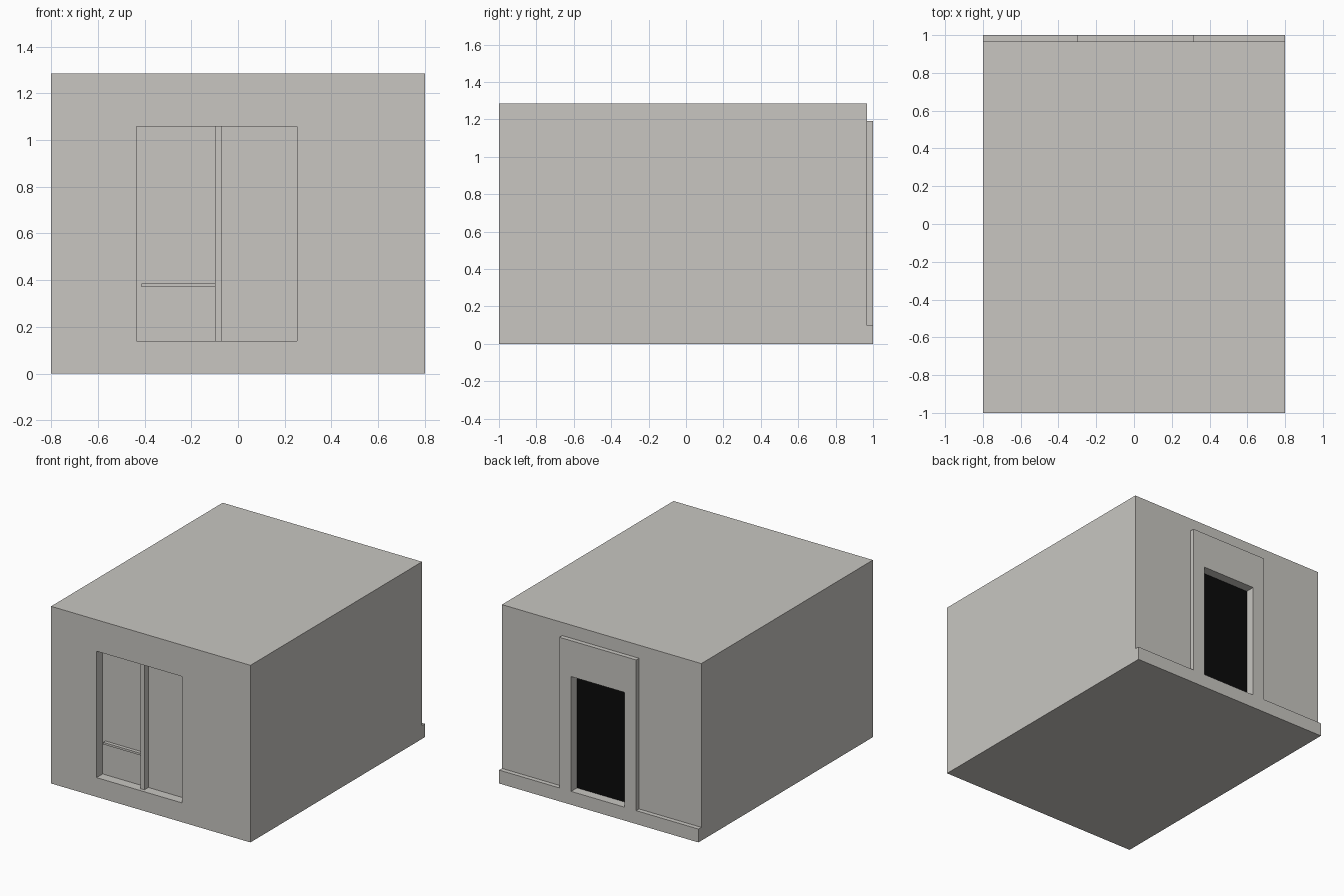
import bpy, bmesh, math

if "Cube" in bpy.data.objects:
    bpy.data.objects.remove(bpy.data.objects["Cube"])


def material(name, rgb):
    m = bpy.data.materials.new(name)
    m.diffuse_color = (*rgb, 1)
    m.use_nodes = True
    m.node_tree.nodes["Principled BSDF"].inputs["Base Color"].default_value = m.diffuse_color
    return m


PLASTER = material("warm grey plaster", (0.58, 0.565, 0.535))
DARK = material("black door", (0.003, 0.003, 0.003))


def add(name, bm, mat):
    me = bpy.data.meshes.new(name)
    bmesh.ops.recalc_face_normals(bm, faces=bm.faces)
    bm.to_mesh(me)
    bm.free()
    me.materials.append(mat)
    ob = bpy.data.objects.new(name, me)
    bpy.context.collection.objects.link(ob)
    return ob


def box(name, x, y, z, mat=PLASTER):
    bm = bmesh.new()
    bmesh.ops.create_cube(bm, size=1)
    for v in bm.verts:
        for i, (lo, hi) in enumerate((x, y, z)):
            v.co[i] = hi if v.co[i] > 0 else lo
    return add(name, bm, mat)


def combine(target, tool, operation):
    mod = target.modifiers.new("cut", 'BOOLEAN')
    mod.operation, mod.solver, mod.object = operation, 'EXACT', tool
    bpy.context.view_layer.objects.active = target
    bpy.ops.object.modifier_apply(modifier=mod.name)
    bpy.data.objects.remove(tool)


# building block: side profile with the rear plinth, extruded across x
BACK, STEP = 0.967, 0.097
bm = bmesh.new()
profile = [(-1, 0), (1, 0), (1, STEP), (BACK, STEP), (BACK, 1.285), (-1, 1.285)]
face = bm.faces.new([bm.verts.new((-0.8, y, z)) for y, z in profile])
side = bmesh.ops.extrude_face_region(bm, geom=[face])
bmesh.ops.translate(bm, vec=(1.6, 0, 0),
                    verts=[v for v in side["geom"] if isinstance(v, bmesh.types.BMVert)])
building = add("building", bm, PLASTER)

# raised door surround, then the doorway and window recesses
combine(building, box("door_surround", (-0.3, 0.316), (0.9, 1), (0.05, 1.19)), 'UNION')
combine(building, box("doorway", (-0.206, 0.222), (0.93, 1.1), (STEP, 0.93)), 'DIFFERENCE')
WX, WZ, PANE = (-0.435, 0.252), (0.14, 1.057), -0.93
combine(building, box("window_recess", WX, (-1.1, PANE), WZ), 'DIFFERENCE')

# merge coplanar faces left by the cuts
bm = bmesh.new()
bm.from_mesh(building.data)
bmesh.ops.remove_doubles(bm, verts=bm.verts, dist=1e-5)
bmesh.ops.dissolve_limit(bm, angle_limit=math.radians(1), verts=bm.verts, edges=bm.edges)
bm.to_mesh(building.data)
bm.free()

# door panel at the back of the doorway
box("door_panel", (-0.206, 0.222), (0.926, 0.933), (STEP, 0.93), DARK)

# window frame: a rectangle with its middle inset away, given depth
FRONT, IN = -0.955, 0.022
bm = bmesh.new()
quad = bm.faces.new([bm.verts.new((x, FRONT, z)) for x, z in
                     ((WX[0], WZ[0]), (WX[1], WZ[0]), (WX[1], WZ[1]), (WX[0], WZ[1]))])
bmesh.ops.inset_region(bm, faces=[quad], thickness=IN, use_even_offset=True)
bmesh.ops.delete(bm, geom=[quad], context='FACES')
ring = bmesh.ops.extrude_face_region(bm, geom=bm.faces[:])
bmesh.ops.translate(bm, vec=(0, PANE - FRONT, 0),
                    verts=[v for v in ring["geom"] if isinstance(v, bmesh.types.BMVert)])
add("window_frame", bm, PLASTER)

# window bars
box("window_mullion", (-0.098, -0.068), (-0.976, PANE), WZ)
box("window_transom", (WX[0] + IN, -0.098), (FRONT, PANE), (0.37, 0.385))
